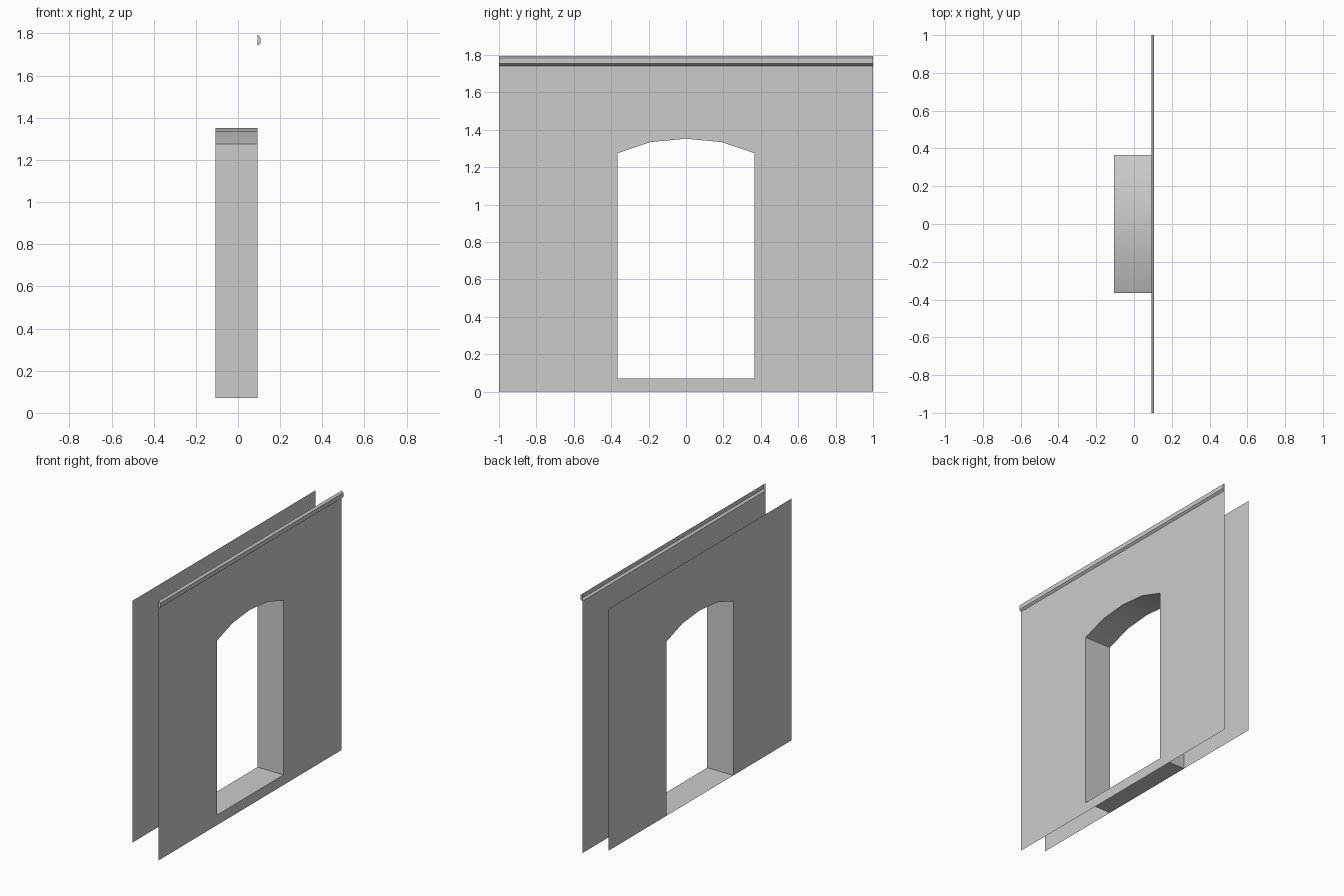
import bpy

if "Cube" in bpy.data.objects:
    bpy.data.objects.remove(bpy.data.objects["Cube"])

X_FRONT, X_BACK, X_TRIM = 0.093, -0.107, 0.107
HALF, SILL, TOP = 1.0, 0.07, 1.742
# Door opening outline (y, z): up one jamb, over the arch, down the other
RIGHT = [(0.365, SILL), (0.365, 1.275), (0.19, 1.334)]
OPENING = RIGHT + [(0.0, 1.352)] + [(-y, z) for y, z in reversed(RIGHT)]


def make(name, verts, faces):
    mesh = bpy.data.meshes.new(name)
    mesh.from_pydata(verts, [], faces)
    mesh.update()
    obj = bpy.data.objects.new(name, mesh)
    bpy.context.collection.objects.link(obj)
    return obj


def wall_sheet(name, x, facing, base):
    """Thin wall panel with the doorway cut out, optionally with a strip under the sill."""
    outline = OPENING + [(-HALF, SILL), (-HALF, TOP), (HALF, TOP), (HALF, SILL)]
    faces = [list(range(len(outline)))]
    if base:
        n = len(outline)
        m = len(OPENING)
        outline = outline + [(-HALF, 0.0), (HALF, 0.0)]
        # strip shares the sill edge points
        faces.append([n, n + 1, n - 1, 0, m - 1, m])
    obj = make(name, [(x, y, z) for y, z in outline], faces)
    for poly in obj.data.polygons:
        if poly.normal.x * facing < 0:
            poly.flip()
    return obj


# Front and back wall panels
wall_sheet("front_wall", X_FRONT, 1, True)
wall_sheet("back_wall", X_BACK, -1, False)

# Door lining: jambs, arch soffit and threshold, joining both panels
n = len(OPENING)
verts = [(x, y, z) for x in (X_BACK, X_FRONT) for y, z in OPENING]
faces = [(i, (i + 1) % n, n + (i + 1) % n, n + i) for i in range(n)]
lining = make("door_lining", verts, faces)
lining.data.flip_normals()
if lining.data.polygons[0].normal.y > 0:
    lining.data.flip_normals()

# Smooth the arch, keep the jamb corners sharp
bpy.context.view_layer.objects.active = lining
lining.select_set(True)
bpy.ops.object.shade_smooth_by_angle(angle=0.5236)

# Cornice strip along the top, chamfered, open at the back with capped ends
profile = [(X_FRONT, TOP), (X_TRIM, 1.753), (X_TRIM, 1.783), (X_FRONT, 1.794)]
verts = [(x, y, z) for y in (-HALF, HALF) for x, z in profile]
faces = [(i, i + 1, i + 5, i + 4)[::-1] for i in range(3)]
faces += [(0, 1, 2, 3), (7, 6, 5, 4)]
trim = make("cornice_trim", verts, faces)
for poly in trim.data.polygons[:3]:
    if poly.normal.x < 0:
        poly.flip()
